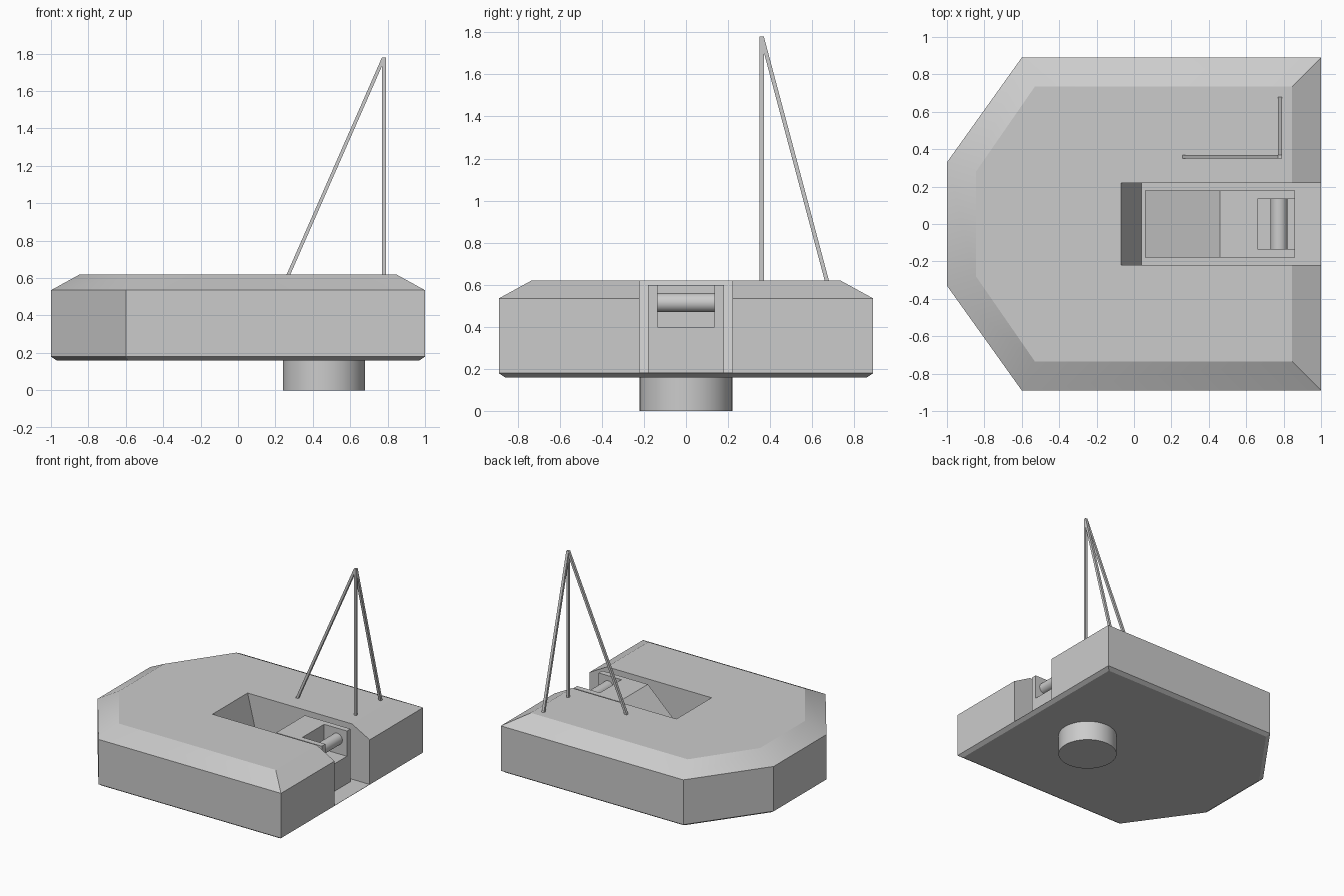
import bpy
import bmesh
import math
from mathutils import Vector

cube = bpy.data.objects.get("Cube")
if cube:
    bpy.data.objects.remove(cube, do_unlink=True)

grey = bpy.data.materials.new("plain grey")
grey.use_nodes = True
grey.diffuse_color = (0.6, 0.6, 0.6, 1)
for node in grey.node_tree.nodes:
    if node.type == 'BSDF_PRINCIPLED':
        node.inputs["Base Color"].default_value = (0.6, 0.6, 0.6, 1)


def loft(name, rings):
    """Closed solid through a list of matching point rings."""
    bm = bmesh.new()
    loops = [[bm.verts.new(p) for p in ring] for ring in rings]
    n = len(loops[0])
    for low, high in zip(loops, loops[1:]):
        for i in range(n):
            j = (i + 1) % n
            bm.faces.new((low[i], low[j], high[j], high[i]))
    bm.faces.new(loops[0][::-1])
    bm.faces.new(loops[-1])
    bmesh.ops.recalc_face_normals(bm, faces=bm.faces[:])
    mesh = bpy.data.meshes.new(name)
    bm.to_mesh(mesh)
    bm.free()
    mesh.materials.append(grey)
    obj = bpy.data.objects.new(name, mesh)
    bpy.context.collection.objects.link(obj)
    return obj


def side_profile(name, points, half_width):
    """Extrude an x-z profile symmetrically along y."""
    return loft(name, [[(x, y, z) for x, z in points] for y in (-half_width, half_width)])


def activate(obj):
    bpy.ops.object.select_all(action='DESELECT')
    obj.select_set(True)
    bpy.context.view_layer.objects.active = obj


def cut(obj, cutter):
    mod = obj.modifiers.new("cut", 'BOOLEAN')
    mod.operation = 'DIFFERENCE'
    mod.solver = 'EXACT'
    mod.object = cutter
    activate(obj)
    bpy.ops.object.modifier_apply(modifier=mod.name)
    bpy.data.objects.remove(cutter, do_unlink=True)


def smooth(obj, degrees):
    activate(obj)
    bpy.ops.object.shade_smooth_by_angle(angle=math.radians(degrees))


def hull_ring(tail, side, shoulder, nose, nose_side, z):
    half = [(tail, side), (shoulder, side), (nose, nose_side)]
    outline = half + [(x, -y) for x, y in reversed(half)]
    return [(x, y, z) for x, y in outline]


# Hull with chamfered top and bottom edges
hull = loft("hull", [
    hull_ring(0.97, 0.86, -0.585, -0.97, 0.32, 0.16),
    hull_ring(1, 0.89, -0.6, -1, 0.33, 0.18),
    hull_ring(1, 0.89, -0.6, -1, 0.33, 0.535),
    hull_ring(0.845, 0.735, -0.53, -0.845, 0.28, 0.62),
])

# Open slot with a sloping end wall
cut(hull, side_profile("slot_cutter", [
    (0.04, 0.182), (1.2, 0.182), (1.2, 0.72), (-0.095, 0.72)], 0.22))
smooth(hull, 27)

# Wedge block in the slot, with a roller pocket
block = side_profile("wedge_block", [
    (0.06, 0.175), (0.86, 0.175), (0.86, 0.6), (0.46, 0.6), (0.06, 0.22)], 0.18)
cut(block, side_profile("pocket_cutter", [
    (0.66, 0.4), (0.95, 0.4), (0.95, 0.7), (0.66, 0.7)], 0.135))


def circle(radius, steps=48):
    for i in range(steps):
        a = math.tau * i / steps
        yield radius * math.cos(a), radius * math.sin(a)


# Roller across the pocket
roller = side_profile("roller", [(0.775 + u, 0.515 + v) for u, v in circle(0.045)], 0.137)
smooth(roller, 30)

# Round pedestal below the hull
pedestal = loft("pedestal", [[(0.46 + u, v, z) for u, v in circle(0.22)] for z in (0, 0.17)])
smooth(pedestal, 30)


def strut(name, foot, head, r=0.01):
    corners = [(-r, -r), (r, -r), (r, r), (-r, r)]
    return loft(name, [[Vector(p) + Vector((u, v, 0)) for u, v in corners]
                       for p in (foot, head)])


# Tripod mast
tip = (0.78, 0.36, 1.78)
strut("mast", (0.78, 0.36, 0.61), tip)
strut("mast_side_leg", (0.266, 0.36, 0.61), tip)
strut("mast_back_leg", (0.78, 0.672, 0.61), tip)
bpy.ops.object.select_all(action='DESELECT')
